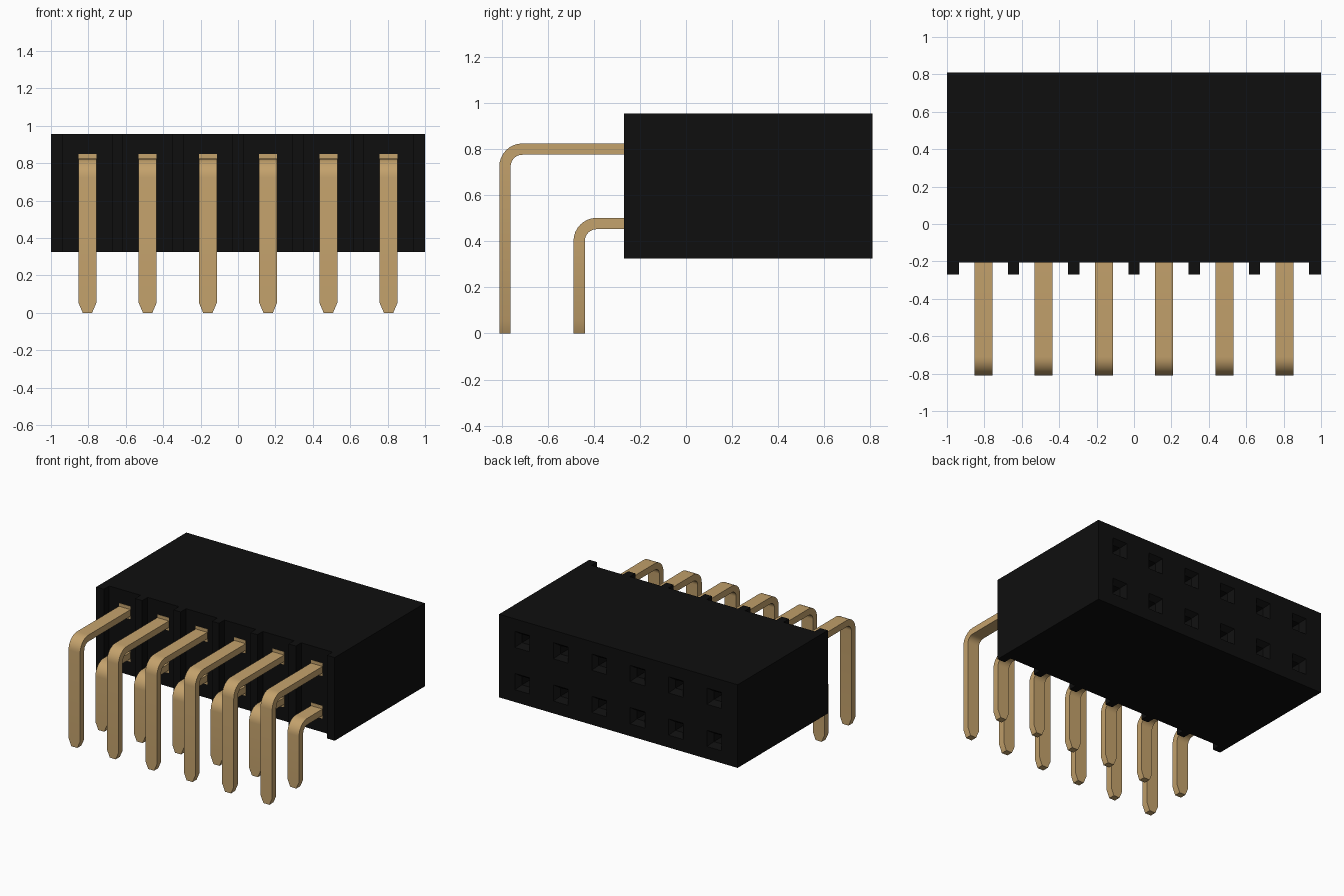
import bpy, bmesh, math

if "Cube" in bpy.data.objects:
    bpy.data.objects.remove(bpy.data.objects["Cube"])

PITCH = 0.322
COLS = [(i - 2.5) * PITCH for i in range(6)]
ROWS = [0.48, 0.80]                    # heights of the two pin rows
BACK, FRONT, SLOT = 0.81, -0.27, -0.205
Z0, Z1 = 0.325, 0.955


def material(name, rgb):
    m = bpy.data.materials.new(name)
    m.diffuse_color = (*rgb, 1)
    m.use_nodes = True
    m.node_tree.nodes["Principled BSDF"].inputs["Base Color"].default_value = m.diffuse_color
    return m


black = material("black plastic", (0.0045, 0.0045, 0.0045))
gold = material("gold metal", (0.55, 0.36, 0.15))


def loft(bm, rings):
    """Skin a list of equal-sized point rings and cap both ends."""
    vs = [[bm.verts.new(p) for p in r] for r in rings]
    n = len(vs[0])
    for a, b in zip(vs, vs[1:]):
        for i in range(n):
            j = (i + 1) % n
            bm.faces.new((a[i], a[j], b[j], b[i]))
    bm.faces.new(vs[0][::-1])
    bm.faces.new(vs[-1])


def finish(bm, name, mat):
    bmesh.ops.recalc_face_normals(bm, faces=bm.faces[:])
    me = bpy.data.meshes.new(name)
    bm.to_mesh(me)
    bm.free()
    me.materials.append(mat)
    ob = bpy.data.objects.new(name, me)
    bpy.context.collection.objects.link(ob)
    return ob


def square(x, y, z, h):
    return [(x - h, y, z - h), (x + h, y, z - h), (x + h, y, z + h), (x - h, y, z + h)]


# Housing: plan outline with ribs between the front slots, extruded upwards
plan = [(1, BACK), (-1, BACK), (-1, FRONT)]
for x in COLS:
    l, r = x - PITCH / 2 + 0.03, x + PITCH / 2 - 0.03
    l, r = (max(l, -0.937), min(r, 0.937))
    plan += [(l, FRONT), (l, SLOT), (r, SLOT), (r, FRONT)]
plan.append((1, FRONT))
bm = bmesh.new()
loft(bm, [[(x, y, z) for x, y in plan] for z in (Z0, Z1)])
housing = finish(bm, "housing", black)

# Funnel-mouthed sockets cut into the back
bm = bmesh.new()
for x in COLS:
    for z in ROWS:
        loft(bm, [square(x, y, z, h) for y, h in
                  ((BACK + 0.02, 0.076), (BACK - 0.04, 0.032), (0.35, 0.032))])
cutter = finish(bm, "socket_cutter", black)
cutter.hide_render = True
mod = housing.modifiers.new("sockets", 'BOOLEAN')
mod.operation = 'DIFFERENCE'
mod.solver = 'EXACT'
mod.object = cutter
bpy.context.view_layer.objects.active = housing
bpy.ops.object.modifier_apply(modifier=mod.name)
bpy.data.objects.remove(cutter)


def pin(name, x, y_out, z_mid, w=0.0485, t=0.049, r=0.10):
    """Right-angle flat pin with a tapered tip and a square contact root."""
    top = z_mid + t / 2
    cy, cz = y_out + r, top - r
    # (half width, outer point, inner point) along the path
    path = [(0.025, (y_out, 0), (y_out + t, 0)),
            (w, (y_out, 0.055), (y_out + t, 0.055))]
    for i in range(9):
        a = math.pi - i * math.pi / 16
        c, s = math.cos(a), math.sin(a)
        path.append((w, (cy + r * c, cz + r * s),
                     (cy + (r - t) * c, cz + (r - t) * s)))
    path.append((w, (-0.15, top), (-0.15, top - t)))
    bm = bmesh.new()
    loft(bm, [[(x - h, *o), (x + h, *o), (x + h, *i), (x - h, *i)] for h, o, i in path])
    loft(bm, [square(x, y, z_mid, w) for y in (SLOT - 0.002, 0.0)])
    ob = finish(bm, name, gold)
    bpy.ops.object.select_all(action='DESELECT')
    ob.select_set(True)
    bpy.context.view_layer.objects.active = ob
    bpy.ops.object.shade_smooth_by_angle(angle=math.radians(25))


# Two rows of pins
for k, x in enumerate(COLS):
    pin(f"lower_pin_{k + 1}", x, -0.488, ROWS[0] - 0.003)
    pin(f"upper_pin_{k + 1}", x, -0.81, ROWS[1])
